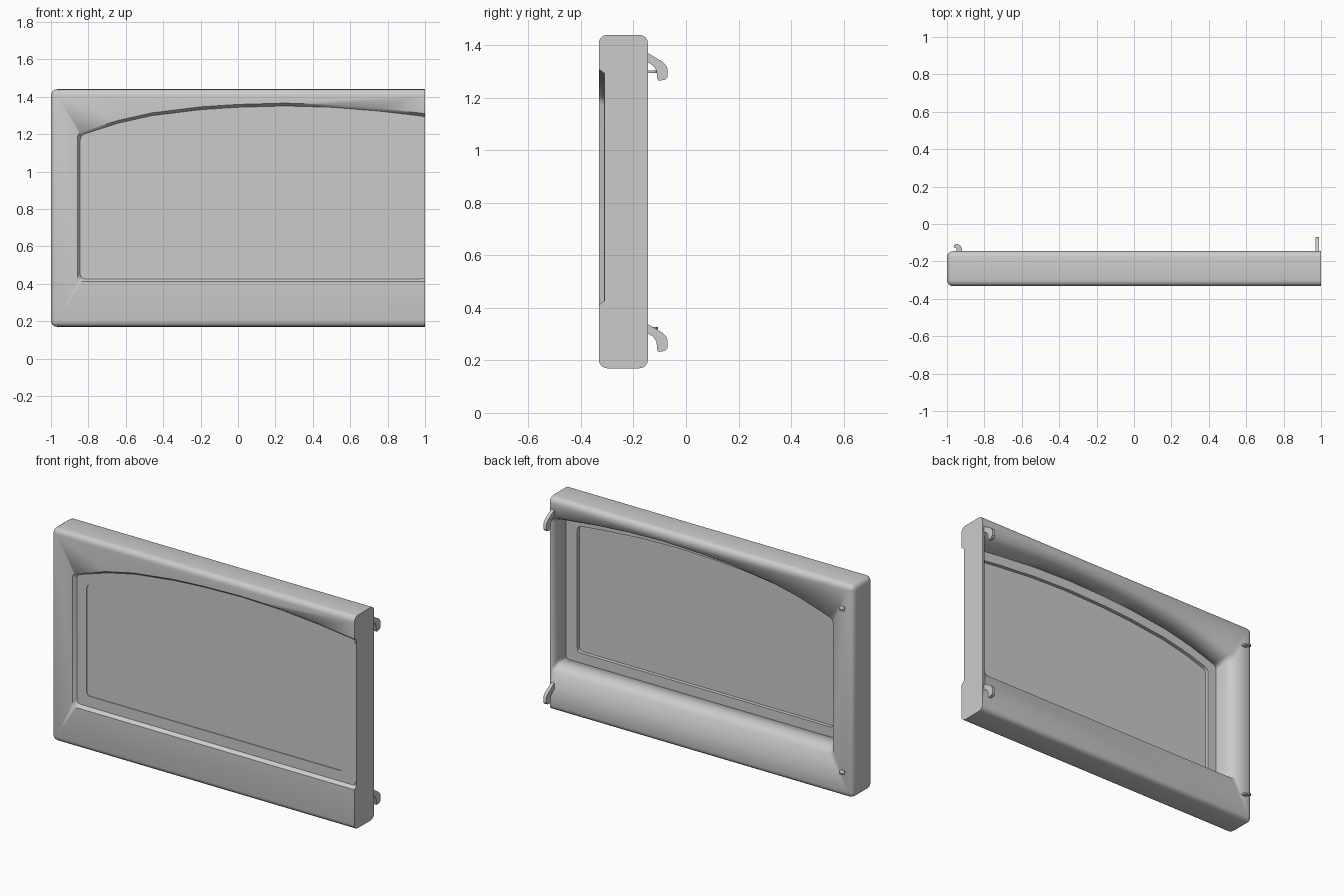
import bpy, bmesh
from mathutils import Vector

if "Cube" in bpy.data.objects:
    bpy.data.objects.remove(bpy.data.objects["Cube"])

ARCH = [(-0.9, 1.19), (-0.86, 1.205), (-0.64, 1.275), (-0.46, 1.315), (-0.2, 1.347),
        (0, 1.36), (0.25, 1.367), (0.5, 1.36), (0.75, 1.34), (1.0, 1.312), (1.2, 1.285)]


def arch(x):
    for (xa, za), (xb, zb) in zip(ARCH, ARCH[1:]):
        if x <= xb:
            return za + (zb - za) * (x - xa) / (xb - xa)
    return ARCH[-1][1]


def outline(inset, x1, r=0.025):
    """Arched window outline in (x, z), inset from the opening, corners rounded."""
    x0, z0 = -0.86 + inset, 0.41 + inset
    top = lambda x: Vector((x, arch(x) - inset))

    def corner(a, c, b):
        return [(1 - t) ** 2 * a + 2 * t * (1 - t) * c + t * t * b
                for t in (0, 0.25, 0.5, 0.75, 1)]
    V = Vector
    pts = corner(V((x1 - r, z0)), V((x1, z0)), V((x1, z0 + r)))
    pts += corner(top(x1) - V((0, r)), top(x1), top(x1 - r))
    pts += [top(x) for x, _ in reversed(ARCH[2:9])]
    pts += corner(top(x0 + r), top(x0), top(x0) - V((0, r)))
    pts += corner(V((x0, z0 + r)), V((x0, z0)), V((x0 + r, z0)))
    return pts


def finish(name, bm, angle=0.6):
    bmesh.ops.recalc_face_normals(bm, faces=bm.faces)
    me = bpy.data.meshes.new(name)
    bm.to_mesh(me)
    bm.free()
    ob = bpy.data.objects.new(name, me)
    bpy.context.collection.objects.link(ob)
    smooth(ob, angle)
    return ob


def smooth(ob, angle=0.6):
    bpy.ops.object.select_all(action='DESELECT')
    ob.select_set(True)
    bpy.context.view_layer.objects.active = ob
    bpy.ops.object.shade_smooth_by_angle(angle=angle)


def loft(name, rings, closed=False):
    """Join (y, outline) rings; closed makes a ring-shaped solid, else ends are capped."""
    bm = bmesh.new()
    loops = [[bm.verts.new((p.x, y, p.y)) for p in pts] for y, pts in rings]
    pairs = list(zip(loops, loops[1:])) + ([(loops[-1], loops[0])] if closed else [])
    for a, b in pairs:
        n = len(a)
        for i in range(n):
            j = (i + 1) % n
            bm.faces.new((a[i], a[j], b[j], b[i]))
    if not closed:
        bm.faces.new(loops[0])
        bm.faces.new(loops[-1])
    return finish(name, bm)


def plate(name, pts, thickness):
    """Extrude a flat 3D outline along the thickness vector."""
    bm = bmesh.new()
    f = bm.faces.new([bm.verts.new(p) for p in pts])
    ext = bmesh.ops.extrude_face_region(bm, geom=[f])
    vs = [g for g in ext['geom'] if isinstance(g, bmesh.types.BMVert)]
    bmesh.ops.translate(bm, vec=thickness, verts=vs)
    return finish(name, bm)


# Door body: slab rounded everywhere except the flat right end
bm = bmesh.new()
bmesh.ops.create_cube(bm, size=1)
for v in bm.verts:
    v.co = (v.co.x * 2, -0.2385 + v.co.y * 0.187, 0.805 + v.co.z * 1.27)
edges = [e for e in bm.edges if not all(v.co.x > 0 for v in e.verts)]
bmesh.ops.bevel(bm, geom=edges, offset=0.032, segments=4, profile=0.5,
                affect='EDGES', clamp_overlap=True)
body = finish("door_body", bm)

# Window cut-outs: front notch runs off the right end, back pocket leaves a thin cap
cutters = [
    loft("front_cutter", [(-0.357, outline(-0.018, 1.1)), (-0.31, outline(0.018, 1.1))]),
    loft("back_cutter", [(-0.318, outline(0.021, 0.985)), (-0.2, outline(0.021, 0.985)),
                         (-0.145, outline(-0.008, 0.985)), (-0.10, outline(-0.03, 0.985))]),
]
for c in cutters:
    c.hide_render = True
    m = body.modifiers.new("cut", 'BOOLEAN')
    m.operation, m.solver, m.object = 'DIFFERENCE', 'EXACT', c
    bpy.ops.object.select_all(action='DESELECT')
    body.select_set(True)
    bpy.context.view_layer.objects.active = body
    bpy.ops.object.modifier_move_to_index(modifier=m.name, index=0)
    bpy.ops.object.modifier_apply(modifier=m.name)
for c in cutters:
    bpy.data.objects.remove(c)

# Window frame and pane
outer, inner = outline(0.013, 0.992), outline(0.08, 0.91)
loft("window_frame", [(-0.312, outer), (-0.312, inner), (-0.275, inner), (-0.275, outer)], True)
pane = outline(0.076, 0.914)
loft("window_pane", [(-0.308, pane), (-0.297, pane)])

# Hinge hooks on the right, latch pegs on the left
HOOK = [(-0.15, 0.105), (-0.14, 0.1), (-0.09, 0.07), (-0.075, 0.055), (-0.07, 0.04),
        (-0.07, 0.012), (-0.08, 0.001), (-0.105, -0.003), (-0.11, 0.005), (-0.112, 0.035),
        (-0.125, 0.055), (-0.15, 0.07)]
PEG = [(-0.92, -0.15), (-0.921, -0.13), (-0.928, -0.115), (-0.943, -0.107), (-0.957, -0.109),
       (-0.965, -0.118), (-0.96, -0.128), (-0.95, -0.13), (-0.947, -0.15)]
for label, hook_z, peg_z in (("upper", 1.268, 1.295), ("lower", 0.235, 0.318)):
    plate(label + "_hinge_hook", [(0.97, y, hook_z + z) for y, z in HOOK], (0.02, 0, 0))
    plate(label + "_latch_peg", [(x, y, peg_z) for x, y in PEG], (0, 0, 0.01))
